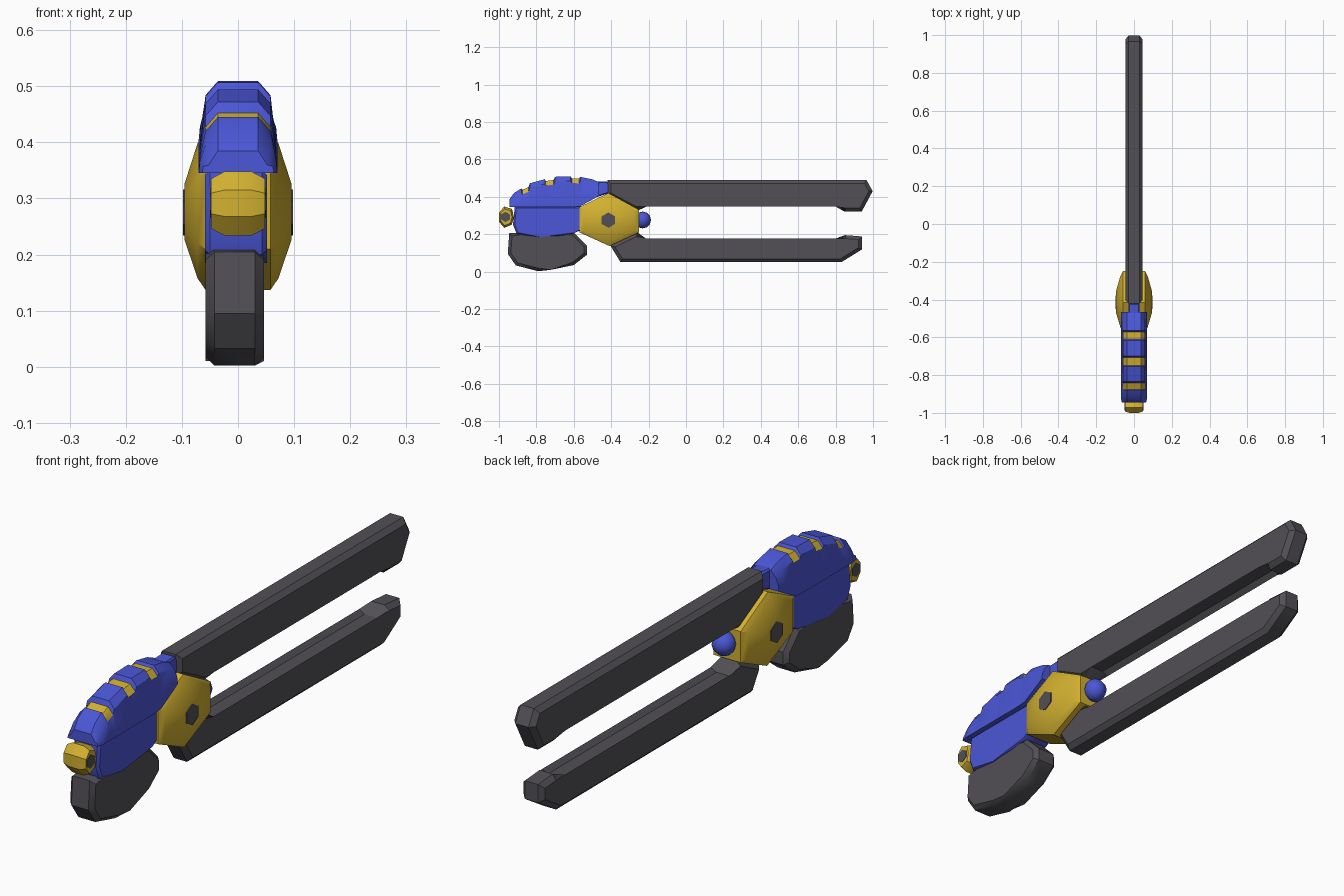
import bpy, bmesh, math

if "Cube" in bpy.data.objects:
    bpy.data.objects.remove(bpy.data.objects["Cube"])

def material(name, rgb):
    m = bpy.data.materials.new(name)
    m.diffuse_color = (*rgb, 1)
    m.use_nodes = True
    m.node_tree.nodes["Principled BSDF"].inputs["Base Color"].default_value = m.diffuse_color
    return m

DARK = material("dark_grey", (0.085, 0.08, 0.092))
BLUE = material("blue", (0.07, 0.095, 0.68))
GOLD = material("gold", (0.65, 0.44, 0.03))

def finish(name, bm, *mats, angle=32):
    bmesh.ops.recalc_face_normals(bm, faces=bm.faces)
    mesh = bpy.data.meshes.new(name)
    bm.to_mesh(mesh)
    bm.free()
    ob = bpy.data.objects.new(name, mesh)
    bpy.context.collection.objects.link(ob)
    for m in mats:
        mesh.materials.append(m)
    bpy.ops.object.select_all(action='DESELECT')
    ob.select_set(True)
    bpy.context.view_layer.objects.active = ob
    bpy.ops.object.shade_smooth_by_angle(angle=math.radians(angle))
    return ob

def loft(bm, rings):
    """Skin a list of closed rings and cap both ends; returns side faces per span."""
    vs = [[bm.verts.new(p) for p in r] for r in rings]
    n = len(vs[0])
    spans = [[bm.faces.new((a[i], a[(i + 1) % n], b[(i + 1) % n], b[i])) for i in range(n)]
             for a, b in zip(vs, vs[1:])]
    caps = [bm.faces.new(vs[0]), bm.faces.new(vs[-1])]
    return spans, caps

def plate(name, profile, x0, x1, bevel, mat):
    """Side (y, z) profile extruded across x with chamfered rims."""
    bm = bmesh.new()
    _, caps = loft(bm, [[(x, y, z) for y, z in profile] for x in (x0, x1)])
    edges = list({e for f in caps for e in f.edges})
    bmesh.ops.bevel(bm, geom=edges, offset=bevel, segments=1, profile=0.5, affect='EDGES')
    return finish(name, bm, mat)

def boss(name, profile, centre, layers, mat):
    """Side profile stacked across x, scaled about its centre at each layer."""
    cy, cz = centre
    full = [(-x, s) for x, s in reversed(layers)] + layers
    bm = bmesh.new()
    loft(bm, [[(x, cy + (y - cy) * s, cz + (z - cz) * s) for y, z in profile] for x, s in full])
    return finish(name, bm, mat)

def hexagon(cy, cz, r):
    return [(cy + r * math.sin(k * math.pi / 3), cz + r * math.cos(k * math.pi / 3)) for k in range(6)]

# Long upper and lower handles with hooked tips
plate("upper_handle", [(-0.42, 0.49), (0.965, 0.49), (0.998, 0.43), (0.94, 0.322), (0.845, 0.322),
                       (0.81, 0.365), (-0.22, 0.365), (-0.26, 0.325), (-0.42, 0.41)],
      -0.046, 0.046, 0.018, DARK)
plate("lower_handle", [(-0.405, 0.14), (-0.35, 0.05), (0.83, 0.05), (0.94, 0.118), (0.94, 0.188),
                       (0.85, 0.195), (0.81, 0.16), (-0.225, 0.16), (-0.26, 0.21)],
      -0.046, 0.046, 0.018, DARK)

# Pivot hub, its bolt and the ball behind it
boss("pivot_hub", [(-0.57, 0.345), (-0.415, 0.42), (-0.25, 0.33), (-0.25, 0.21), (-0.41, 0.137), (-0.57, 0.21)],
     (-0.415, 0.275), [(0.058, 1), (0.072, 0.85), (0.095, 0.36)], GOLD)
boss("hub_bolt", hexagon(-0.415, 0.275, 0.041), (-0.415, 0.275), [(0.098, 1)], DARK)
bm = bmesh.new()
bmesh.ops.create_uvsphere(bm, u_segments=8, v_segments=6, radius=0.045)
bmesh.ops.translate(bm, verts=bm.verts, vec=(0, -0.232, 0.276))
finish("rear_ball", bm, BLUE, angle=60)

# Body and the heavy grey block below it
plate("body", [(-0.915, 0.35), (-0.925, 0.25), (-0.905, 0.2), (-0.78, 0.185), (-0.68, 0.188),
               (-0.595, 0.208), (-0.54, 0.23), (-0.54, 0.35)], -0.059, 0.052, 0.009, BLUE)
plate("lower_block", [(-0.945, 0.205), (-0.953, 0.095), (-0.91, 0.033), (-0.79, 0.002), (-0.72, 0.01),
                      (-0.6, 0.035), (-0.53, 0.09), (-0.53, 0.14), (-0.6, 0.21), (-0.75, 0.22)],
      -0.058, 0.046, 0.016, DARK)

# Ridged crest: sections along y as (y, top height, base height), gold in the grooves
stations = [(-0.945, 0.385, 0.345), (-0.92, 0.42, 0.345), (-0.88, 0.445, 0.345),
            (-0.875, 0.437, 0.345), (-0.842, 0.452, 0.345), (-0.835, 0.472, 0.345),
            (-0.755, 0.494, 0.345), (-0.75, 0.484, 0.345), (-0.708, 0.49, 0.345), (-0.7, 0.507, 0.345),
            (-0.617, 0.509, 0.345), (-0.61, 0.498, 0.345), (-0.572, 0.497, 0.348), (-0.565, 0.506, 0.35),
            (-0.5, 0.493, 0.385), (-0.465, 0.478, 0.405)]
rings = []
for y, top, base in stations:
    w = 0.064 if y < -0.94 else 0.07
    half = [(w, base), (w - 0.002, base + (top - base) * 0.3), (w - 0.012, top - 0.025), (0.036, top)]
    rings.append([(x, y, z) for x, z in half] + [(-x, y, z) for x, z in reversed(half)])
bm = bmesh.new()
spans, _ = loft(bm, rings)
for s in (3, 7, 11):
    for i in (2, 3, 4):
        spans[s][i].material_index = 1
finish("ridged_crest", bm, BLUE, GOLD)
plate("crest_link", [(-0.5, 0.48), (-0.425, 0.483), (-0.41, 0.47), (-0.41, 0.42), (-0.5, 0.39)],
      -0.03, 0.03, 0.006, BLUE)

# Nose knob with side bolts
boss("nose_knob", [(-1.0, 0.315), (-0.972, 0.348), (-0.93, 0.335), (-0.92, 0.29), (-0.932, 0.25),
                   (-0.972, 0.234), (-1.0, 0.268)], (-0.965, 0.29), [(0.024, 1), (0.048, 0.78)], GOLD)
boss("nose_bolt", hexagon(-0.965, 0.292, 0.027), (-0.965, 0.292), [(0.05, 1)], DARK)
